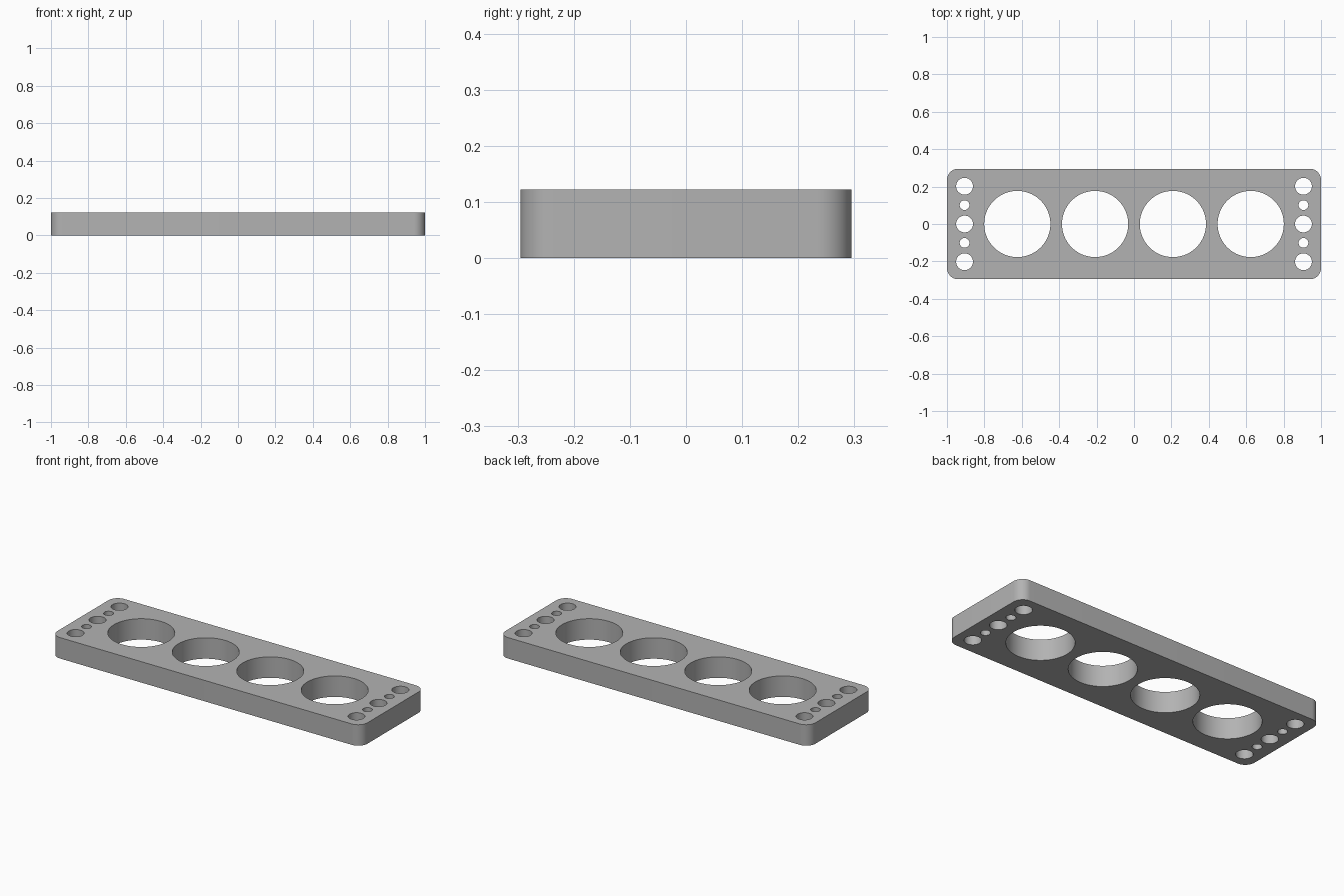
import bpy
import bmesh
from math import cos, sin, pi, radians

if "Cube" in bpy.data.objects:
    bpy.data.objects.remove(bpy.data.objects["Cube"], do_unlink=True)

HALF_X, HALF_Y, HEIGHT, CORNER = 1.0, 0.295, 0.122, 0.06


def arc(cx, cy, radius, start, sweep, count):
    """Points along an arc, without its end point for a full circle."""
    steps = count if sweep >= 2 * pi else count - 1
    return [(cx + radius * cos(start + sweep * i / steps),
             cy + radius * sin(start + sweep * i / steps)) for i in range(count)]


def add_loop(bm, points):
    verts = [bm.verts.new((x, y, 0)) for x, y in points]
    return [bm.edges.new((v, verts[i - 1])) for i, v in enumerate(verts)]


def hole(bm, x, y, radius, count):
    return add_loop(bm, arc(x, y, radius, 0, 2 * pi, count))


# Rounded outline
bm = bmesh.new()
outline = []
for quarter, (sx, sy) in enumerate([(1, 1), (-1, 1), (-1, -1), (1, -1)]):
    outline += arc(sx * (HALF_X - CORNER), sy * (HALF_Y - CORNER),
                   CORNER, quarter * pi / 2, pi / 2, 13)
edges = add_loop(bm, outline)

# Four large round openings
for i in range(4):
    edges += hole(bm, (i - 1.5) * 0.416, 0, 0.177, 72)

# A row of mounting holes at each end, alternating large and small
for side in (-1, 1):
    for i in range(-2, 3):
        radius = 0.026 if i % 2 else 0.045
        edges += hole(bm, side * 0.906, i * 0.101, radius, 40)

# Fill between the loops and raise to full thickness
bmesh.ops.triangle_fill(bm, edges=edges, use_beauty=True)
raised = bmesh.ops.extrude_face_region(bm, geom=bm.faces[:], use_keep_orig=True)
top = [g for g in raised["geom"] if isinstance(g, bmesh.types.BMVert)]
bmesh.ops.translate(bm, verts=top, vec=(0, 0, HEIGHT))
bmesh.ops.recalc_face_normals(bm, faces=bm.faces[:])

mesh = bpy.data.meshes.new("perforated_plate")
bm.to_mesh(mesh)
bm.free()
plate = bpy.data.objects.new("perforated_plate", mesh)
bpy.context.collection.objects.link(plate)

# Plain grey material
grey = bpy.data.materials.new("plain_grey")
grey.use_nodes = True
colour = (0.45, 0.45, 0.45, 1)
grey.diffuse_color = colour
grey.node_tree.nodes["Principled BSDF"].inputs["Base Color"].default_value = colour
mesh.materials.append(grey)

# Smooth walls with crisp rims
bpy.ops.object.select_all(action="DESELECT")
plate.select_set(True)
bpy.context.view_layer.objects.active = plate
bpy.ops.object.shade_smooth_by_angle(angle=radians(30))
